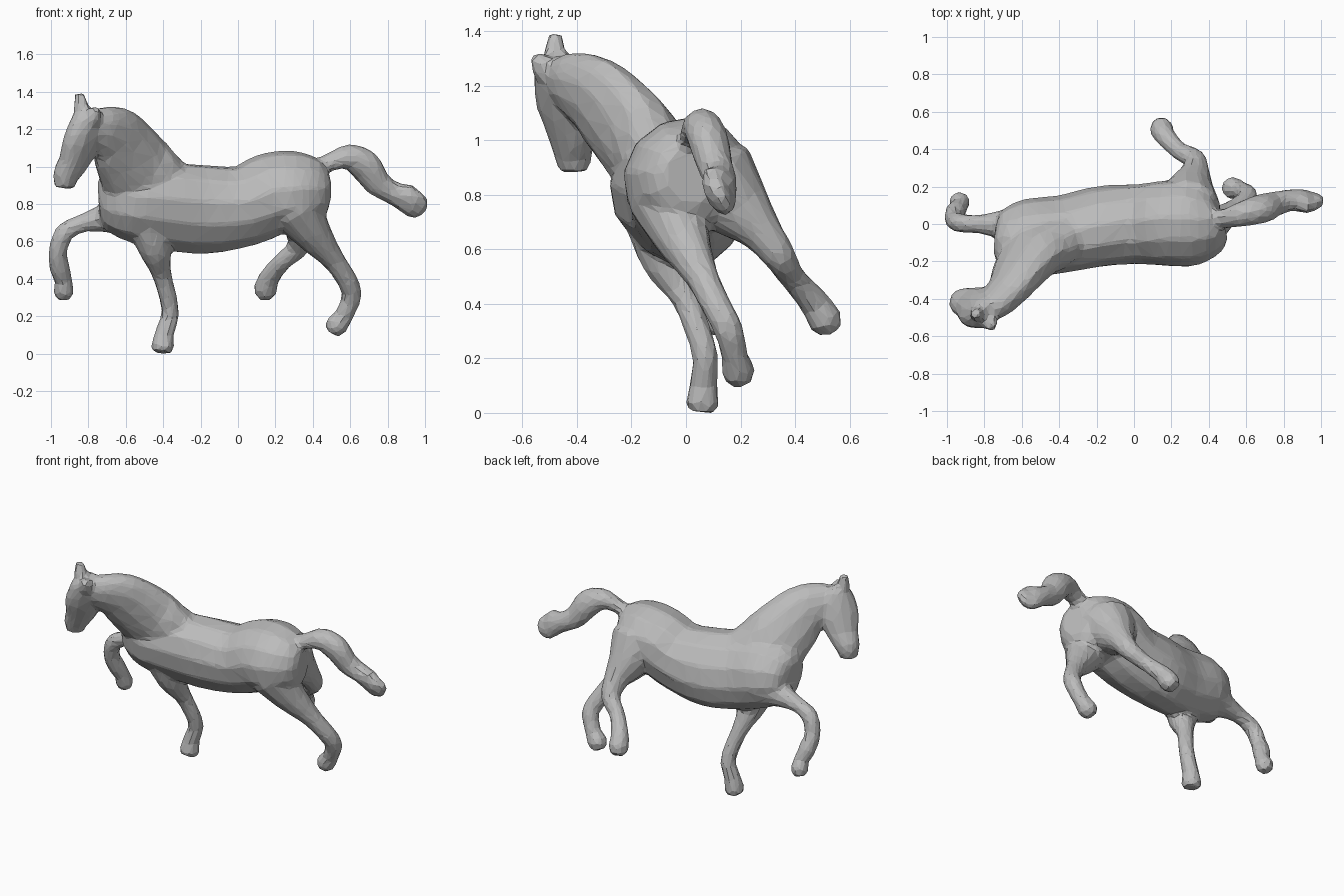
import bpy
import bmesh
import math
from mathutils import Matrix, Vector

default_cube = bpy.data.objects.get("Cube")
if default_cube:
    bpy.data.objects.remove(default_cube, do_unlink=True)

SIDES = 12          # corners of each cross-section
STEPS = 4           # rings between two stations
LEAN = Vector((0, -.4, .9))       # the animal's leaning upright direction
FOREHEAD = Vector((-.63, -.77, .2))
ACROSS = Vector((0, 1, 0))


def blend(a, b, c, d, t):
    """Smooth curve through b and c."""
    return ((b * 2) + (c - a) * t + (a * 2 - b * 5 + c * 4 - d) * t ** 2
            + (b * 3 - a - c * 3 + d) * t ** 3) / 2


def smooth_stations(stations):
    """Fill in rings between the given stations."""
    rows = [Vector(s) for s in stations]
    last = len(rows) - 1
    result = []
    for i in range(last):
        before, after = rows[max(i - 1, 0)], rows[min(i + 2, last)]
        for step in range(STEPS):
            result.append(blend(before, rows[i], rows[i + 1], after, step / STEPS))
    result.append(rows[last])
    return result


def loft(bm, stations, up):
    """Skin oval rings along a path: centre, half width, half height."""
    rows = smooth_stations(stations)
    centres = [Vector(r[:3]) for r in rows]
    rings = []
    for i, row in enumerate(rows):
        ahead = centres[min(i + 1, len(rows) - 1)] - centres[max(i - 1, 0)]
        ahead.normalize()
        side = ahead.cross(up).normalized()
        top = side.cross(ahead)
        ring = []
        for k in range(SIDES):
            angle = math.tau * k / SIDES
            offset = side * math.cos(angle) * row[3] + top * math.sin(angle) * row[4]
            ring.append(bm.verts.new(centres[i] + offset))
        rings.append(ring)
    for lower, upper in zip(rings, rings[1:]):
        for k in range(SIDES):
            n = (k + 1) % SIDES
            bm.faces.new((lower[k], lower[n], upper[n], upper[k]))
    bm.faces.new(rings[0][::-1])
    bm.faces.new(rings[-1])


def limb(bm, stations):
    """A round tube: centre and radius."""
    loft(bm, [(x, y, z, r, r) for x, y, z, r in stations], ACROSS)


bm = bmesh.new()

# Trunk, from chest to rump
loft(bm, [
    (-.73, -.08, .82, .08, .10),
    (-.69, -.08, .82, .15, .17),
    (-.56, -.07, .81, .205, .22),
    (-.35, -.045, .78, .20, .245),
    (-.15, -.005, .765, .21, .245),
    (.05, .005, .785, .215, .22),
    (.20, .01, .85, .235, .22),
    (.33, .005, .86, .23, .215),
    (.44, .01, .86, .175, .175),
    (.49, .02, .86, .09, .11),
], LEAN)

# Arched neck, turning to one side
loft(bm, [
    (-.36, -.05, .84, .145, .19),
    (-.50, -.13, .94, .145, .22),
    (-.58, -.23, 1.06, .125, .20),
    (-.64, -.32, 1.15, .105, .17),
    (-.71, -.40, 1.19, .09, .135),
    (-.78, -.45, 1.2, .07, .10),
], LEAN)

# Head, from poll to muzzle
loft(bm, [
    (-.775, -.475, 1.30, .065, .055),
    (-.785, -.465, 1.25, .08, .10),
    (-.82, -.44, 1.13, .08, .125),
    (-.865, -.42, 1.02, .07, .098),
    (-.905, -.41, .95, .068, .078),
    (-.915, -.405, .88, .052, .056),
], FOREHEAD)

# Ears
limb(bm, [(-.81, -.46, 1.25, .05), (-.825, -.475, 1.31, .043), (-.835, -.475, 1.385, .026)])
limb(bm, [(-.78, -.49, 1.22, .05), (-.76, -.52, 1.265, .045), (-.745, -.55, 1.305, .025)])

# Standing foreleg
limb(bm, [
    (-.47, -.10, .70, .12),
    (-.43, -.07, .55, .088),
    (-.395, .0, .42, .053),
    (-.36, .05, .29, .048),
    (-.35, .075, .20, .048),
    (-.38, .07, .10, .052),
    (-.39, .065, .035, .062),
    (-.395, .06, .0, .052),
])

# Raised foreleg
limb(bm, [
    (-.59, -.01, .75, .145),
    (-.70, .0, .72, .08),
    (-.82, .005, .69, .05),
    (-.915, .01, .64, .052),
    (-.95, .03, .54, .05),
    (-.94, .07, .45, .055),
    (-.92, .10, .385, .047),
    (-.92, .125, .325, .056),
    (-.93, .14, .285, .035),
])

# Trailing hind leg
limb(bm, [
    (.32, -.06, .78, .15),
    (.41, -.01, .64, .105),
    (.52, .06, .50, .063),
    (.60, .12, .38, .055),
    (.62, .16, .30, .054),
    (.58, .185, .20, .05),
    (.54, .197, .145, .062),
    (.515, .205, .105, .04),
])

# Forward hind leg
limb(bm, [
    (.30, .10, .85, .18),
    (.315, .185, .76, .135),
    (.34, .28, .66, .08),
    (.335, .35, .565, .06),
    (.25, .40, .485, .049),
    (.18, .475, .40, .056),
    (.16, .515, .335, .064),
    (.15, .54, .29, .04),
])

# Streaming tail with a flared end
loft(bm, [
    (.40, .03, .97, .055, .05),
    (.50, .035, 1.015, .055, .045),
    (.60, .06, 1.045, .07, .068),
    (.69, .085, 1.0, .075, .088),
    (.76, .11, .905, .066, .075),
    (.84, .13, .855, .06, .062),
    (.91, .13, .825, .056, .085),
    (.95, .12, .81, .05, .10),
    (.985, .115, .825, .038, .075),
    (1.005, .11, .84, .022, .045),
], LEAN)

bmesh.ops.recalc_face_normals(bm, faces=bm.faces[:])
mesh = bpy.data.meshes.new("horse")
bm.to_mesh(mesh)
bm.free()
horse = bpy.data.objects.new("horse", mesh)
bpy.context.collection.objects.link(horse)

# Fuse the parts into one skin, soften the joins, then facet it
fuse = horse.modifiers.new("fuse", 'REMESH')
fuse.mode = 'VOXEL'
fuse.voxel_size = .015
soften = horse.modifiers.new("soften", 'SMOOTH')
soften.factor = .5
soften.iterations = 5
facet = horse.modifiers.new("facet", 'DECIMATE')
facet.ratio = .07
skin = bpy.data.meshes.new_from_object(
    horse.evaluated_get(bpy.context.evaluated_depsgraph_get()))
horse.modifiers.clear()
horse.data = skin
bpy.data.meshes.remove(mesh)
skin.name = "horse"

# Stand it on the ground, centred
low = Vector([min(v.co[i] for v in skin.vertices) for i in range(3)])
high = Vector([max(v.co[i] for v in skin.vertices) for i in range(3)])
middle = (low + high) / 2
middle.z = low.z
skin.transform(Matrix.Translation(-middle))

# Plain grey finish
grey = bpy.data.materials.new("plain_grey")
grey.use_nodes = True
colour = (.5, .5, .5, 1)
grey.diffuse_color = colour
grey.node_tree.nodes["Principled BSDF"].inputs["Base Color"].default_value = colour
skin.materials.clear()
skin.materials.append(grey)
for face in skin.polygons:
    face.material_index = 0
    face.use_smooth = False
